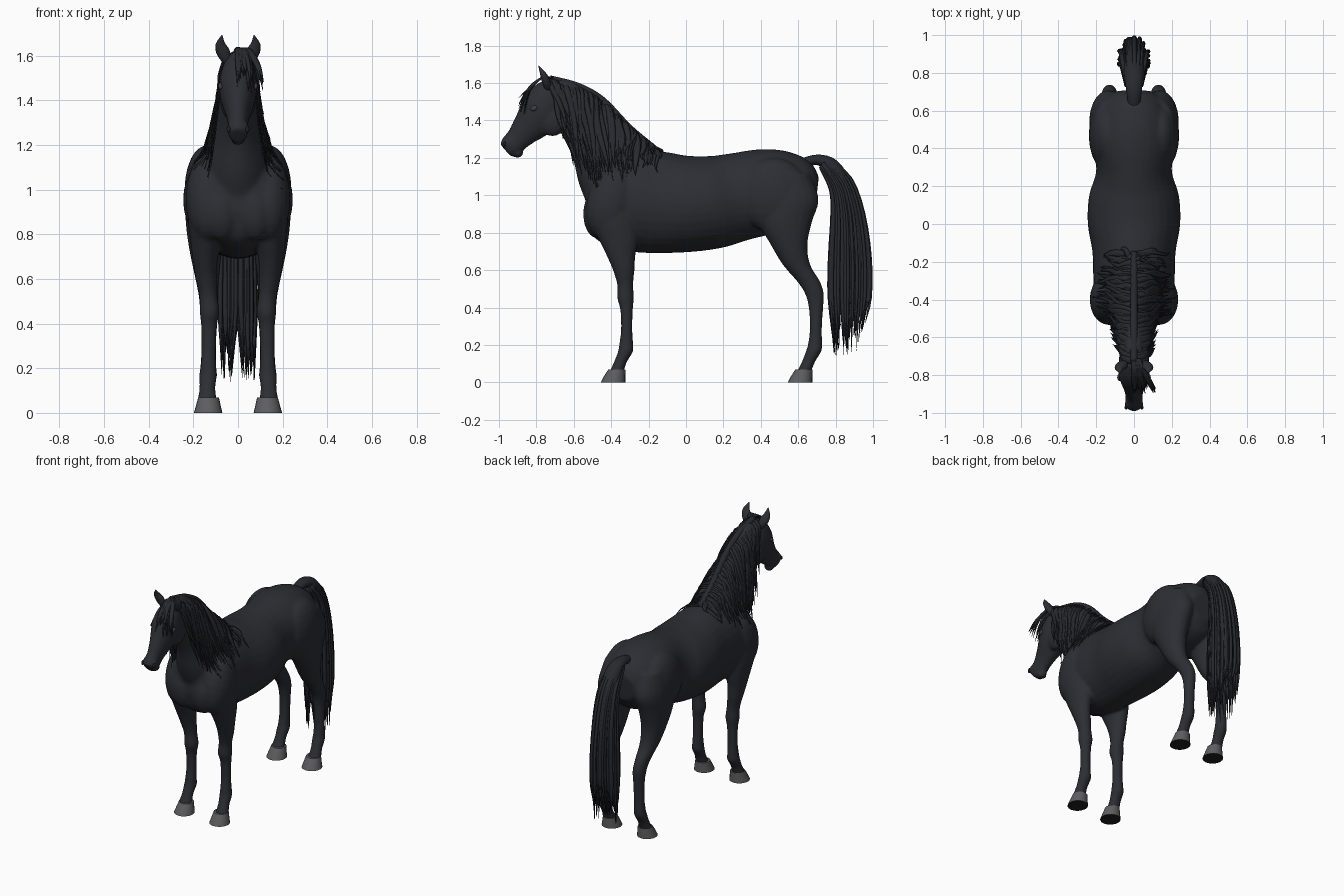
import bpy, bmesh, math, random
from mathutils import Vector, Matrix
from mathutils.bvhtree import BVHTree

random.seed(4)
X, Y = Vector((1, 0, 0)), Vector((0, 1, 0))

if bpy.data.objects.get("Cube"):
    bpy.data.objects.remove(bpy.data.objects["Cube"], do_unlink=True)


def material(name, colour, rough=0.6):
    m = bpy.data.materials.new(name)
    m.use_nodes = True
    m.diffuse_color = (*colour, 1)
    bsdf = m.node_tree.nodes["Principled BSDF"]
    bsdf.inputs["Base Color"].default_value = (*colour, 1)
    bsdf.inputs["Roughness"].default_value = rough
    return m


coat = material("black coat", (0.026, 0.027, 0.034))
hair = material("black hair", (0.021, 0.022, 0.028))
horn = material("grey hoof", (0.11, 0.11, 0.115))
sole = material("dark sole", (0.012, 0.012, 0.014))
eye_grey = material("dark eye", (0.05, 0.05, 0.055), 0.2)


def spline(pts, n):
    """Catmull-Rom through tuples of any length, n steps per span."""
    p = [Vector(q) for q in pts]
    p = [2 * p[0] - p[1]] + p + [2 * p[-1] - p[-2]]
    out = []
    for a, b, c, d in zip(p, p[1:], p[2:], p[3:]):
        for i in range(n):
            t = i / n
            out.append(0.5 * (2 * b + (c - a) * t + (2 * a - 5 * b + 4 * c - d) * t ** 2
                              + (3 * b - a - 3 * c + d) * t ** 3))
    return out + [p[-2]]


def loft(bm, stations, sides=20, n=4, axis=X, flat=False):
    """Skin ellipses along stations (x, y, z, half width, half depth)."""
    st = spline(stations, n)
    pos = [Vector(s[:3]) for s in st]
    rings = []
    for i, s in enumerate(st):
        t = (pos[min(i + 1, len(pos) - 1)] - pos[max(i - 1, 0)]).normalized()
        if flat:
            t = Vector((0, 0, 1))
        u = (axis - t * axis.dot(t)).normalized()
        v = t.cross(u)
        rings.append([bm.verts.new(pos[i] + u * max(s[3], 0.001) * math.cos(k * math.tau / sides)
                                   + v * max(s[4], 0.001) * math.sin(k * math.tau / sides))
                      for k in range(sides)])
    for r, q in zip(rings, rings[1:]):
        for k in range(sides):
            j = (k + 1) % sides
            bm.faces.new((r[k], r[j], q[j], q[k]))
    bm.faces.new(rings[0][::-1])
    bm.faces.new(rings[-1])


def blob(bm, centre, size, tilt=0):
    m = Matrix.Translation(centre) @ Matrix.Rotation(tilt, 4, 'X') @ Matrix.Diagonal((*size, 1))
    bmesh.ops.create_uvsphere(bm, u_segments=20, v_segments=12, radius=1, matrix=m)


def finish(bm, name, *mats):
    bmesh.ops.recalc_face_normals(bm, faces=bm.faces)
    me = bpy.data.meshes.new(name)
    bm.to_mesh(me)
    bm.free()
    for m in mats:
        me.materials.append(m)
    ob = bpy.data.objects.new(name, me)
    bpy.context.collection.objects.link(ob)
    me.shade_smooth()
    return ob


# Body: overlapping lofts fused into one skin
bm = bmesh.new()
trunk = [(-.535, 1.03, .9, .08), (-.5, 1.14, .79, .16), (-.42, 1.2, .73, .2), (-.3, 1.24, .7, .215),
         (-.15, 1.235, .69, .22), (0, 1.212, .695, .245), (.15, 1.212, .715, .238), (.28, 1.228, .755, .2),
         (.43, 1.248, .79, .215), (.56, 1.228, .81, .2), (.65, 1.18, .85, .16), (.7, 1.1, .92, .1)]
loft(bm, [(0, y, (a + b) / 2, w, (a - b) / 2) for y, a, b, w in trunk], 32)
neck = [(-.32, 1.02, .18, .22), (-.39, 1.17, .145, .21), (-.47, 1.3, .105, .168),
        (-.57, 1.43, .08, .135), (-.66, 1.53, .065, .1), (-.71, 1.58, .05, .06)]
loft(bm, [(0, *s) for s in neck], 28)
head = [(-.71, 1.6, .045, .05), (-.74, 1.53, .075, .1), (-.77, 1.46, .085, .115), (-.81, 1.4, .075, .105),
        (-.86, 1.345, .056, .082), (-.9, 1.3, .046, .066), (-.94, 1.262, .046, .06), (-.965, 1.24, .036, .045)]
loft(bm, [(0, *s) for s in head], 24)
blob(bm, (0, -.9, 1.225), (.032, .03, .026))
fore = [(.13, -.39, 1.06, .085, .11), (.14, -.385, .88, .085, .13), (.145, -.36, .76, .068, .105),
        (.147, -.348, .68, .055, .078), (.142, -.333, .6, .048, .058), (.132, -.325, .52, .041, .043),
        (.127, -.323, .45, .045, .045), (.13, -.318, .39, .036, .034), (.131, -.317, .28, .033, .031),
        (.133, -.32, .2, .036, .038), (.134, -.323, .165, .04, .041), (.137, -.35, .11, .036, .035),
        (.138, -.372, .055, .045, .038)]
hind = [(.11, .53, 1.12, .1, .13), (.135, .545, .98, .1, .165), (.145, .53, .86, .09, .145),
        (.145, .55, .74, .075, .1), (.14, .59, .63, .058, .074), (.134, .655, .54, .045, .062),
        (.13, .688, .47, .041, .05), (.13, .695, .39, .036, .038), (.131, .694, .28, .034, .033),
        (.133, .69, .2, .037, .039), (.134, .682, .165, .04, .042), (.137, .655, .11, .036, .036),
        (.138, .63, .055, .045, .038)]
for s in (1, -1):
    for leg in (fore, hind):
        loft(bm, [(s * p[0], *p[1:]) for p in leg], 20, flat=True)
    blob(bm, (s * .135, -.4, .96), (.1, .13, .2), -.25)      # shoulder
    blob(bm, (s * .075, -.475, .9), (.085, .075, .13))       # breast
    blob(bm, (s * .14, .47, 1.0), (.1, .19, .2))             # haunch
    blob(bm, (s * .035, -.715, 1.405), (.045, .078, .09))    # cheek
    blob(bm, (s * .06, -.815, 1.488), (.02, .032, .018), .6)  # brow
    blob(bm, (s * .032, -.957, 1.275), (.018, .022, .028))   # nostril rim
body = finish(bm, "body", coat)
mod = body.modifiers.new("Fuse", 'REMESH')
mod.mode, mod.voxel_size, mod.use_smooth_shade = 'VOXEL', 0.0095, True
mod = body.modifiers.new("Soften", 'SMOOTH')
mod.factor, mod.iterations = 0.5, 7
skin = BVHTree.FromObject(body, bpy.context.evaluated_depsgraph_get())

# Hooves, ears, eyes and nostrils, mirrored
for s, side in ((1, "left"), (-1, "right")):
    for y, where in ((-.39, "front"), (.61, "hind")):
        bm = bmesh.new()
        loft(bm, [(s * .134, y, 0, .064, .066), (s * .133, y + .008, .03, .056, .058),
                  (s * .132, y + .02, .068, .047, .046)], 20, 2, flat=True)
        hoof = finish(bm, f"{side}_{where}_hoof", horn, sole)
        for p in hoof.data.polygons:
            p.material_index = int(p.normal.z < -.9)
            p.use_smooth = len(p.vertices) == 4
    bm = bmesh.new()
    loft(bm, [(s * .045, -.735, 1.57, .02, .02), (s * .066, -.75, 1.615, .03, .022),
              (s * .078, -.765, 1.65, .023, .016), (s * .072, -.788, 1.692, .002, .002)], 14)
    finish(bm, f"{side}_ear", coat)
    bm = bmesh.new()
    blob(bm, (s * .076, -.812, 1.465), (.013, .02, .014), .5)
    finish(bm, f"{side}_eye", eye_grey)
    bm = bmesh.new()
    blob(bm, (s * .041, -.972, 1.272), (.01, .008, .016), -.4)
    finish(bm, f"{side}_nostril", sole)


def drape(y, z, s):
    """Outermost skin x at a height, or zero above the crest."""
    hit = skin.ray_cast(Vector((s, y, z)), Vector((-s, 0, 0)))[0]
    return abs(hit.x) if hit and hit.x * s > 0 else 0


# Mane: locks from the crest hanging over both sides of the neck
crest = spline([(-.73, 1.635), (-.58, 1.595), (-.45, 1.52), (-.31, 1.375), (-.16, 1.25)], 30)
hem = spline([(-.62, 1.3), (-.51, 1.1), (-.4, 1.12), (-.3, 1.15), (-.16, 1.2)], 30)
bm = bmesh.new()
loft(bm, [(0, p.x, p.y - .022, .022, .03) for p in crest[::10]], 10, 3)
for i in range(150):
    s = 1 if i % 2 else -1
    k = random.randrange(len(crest))
    a, b = crest[k], hem[k] + Vector((random.gauss(0, .02), random.gauss(0, .035)))
    lift, wide = random.uniform(.004, .016), random.uniform(.01, .02)
    lock, reach = [(0, a.x, a.y - .01, wide, .006)], 0.015
    for t in (.12, .3, .5, .7, .87, 1):
        y, z = a.lerp(b, t) + Vector((.012 * math.sin(5 * t + i), 0))
        reach = max(reach + .01, drape(y, z, s) + lift)
        lock.append((s * reach, y, z, wide * (1.05 - t ** 3), .006 * (1.1 - t)))
    loft(bm, lock, 6, 2, Y)
finish(bm, "mane", hair)

# Forelock: swept over the brow toward the left eye
bm = bmesh.new()
for i in range(26):
    x, d = random.uniform(-.03, .12), random.uniform(0, .035)
    loft(bm, [(x * .2, -.715, 1.63, .012, .006), (x * .45, -.775, 1.625, .012, .007),
              (x * .8, -.835 - d / 2, 1.56, .009, .005),
              (x, -.862 - d, 1.43 + random.uniform(0, .09), .001, .001)], 6, 4)
finish(bm, "forelock", hair)

# Tail: arched dock, full core and loose pointed locks
bm = bmesh.new()
loft(bm, [(0, .61, 1.165, .03, .03), (0, .7, 1.19, .04, .028), (0, .775, 1.155, .052, .045),
          (0, .825, 1.06, .06, .06), (0, .86, .92, .066, .078), (0, .873, .7, .07, .098),
          (0, .873, .52, .058, .09), (0, .87, .42, .02, .05)], 18)
for i in range(110):
    ang, r = random.uniform(0, math.tau), random.uniform(.72, 1.06)
    c, q = math.cos(ang) * r, math.sin(ang) * r
    end = random.uniform(.13, .36) + max(q - .3, 0) * .2
    tipx = math.copysign(.02 + abs(c) * .055, c)
    w = random.uniform(.007, .014)
    loft(bm, [(c * .04, .735 + q * .02, 1.175 + q * .025, w, .006),
              (c * .06, .825 + q * .055, 1.06 + q * .03, w, .008),
              (c * .07, .863 + q * .085, .9, w, .009), (c * .077, .873 + q * .108, .66, w, .01),
              (c * .08, .872 + q * .108, .45, w, .01), (tipx, .87 + q * .085, end, .001, .001)], 6, 3)
finish(bm, "tail", hair)
